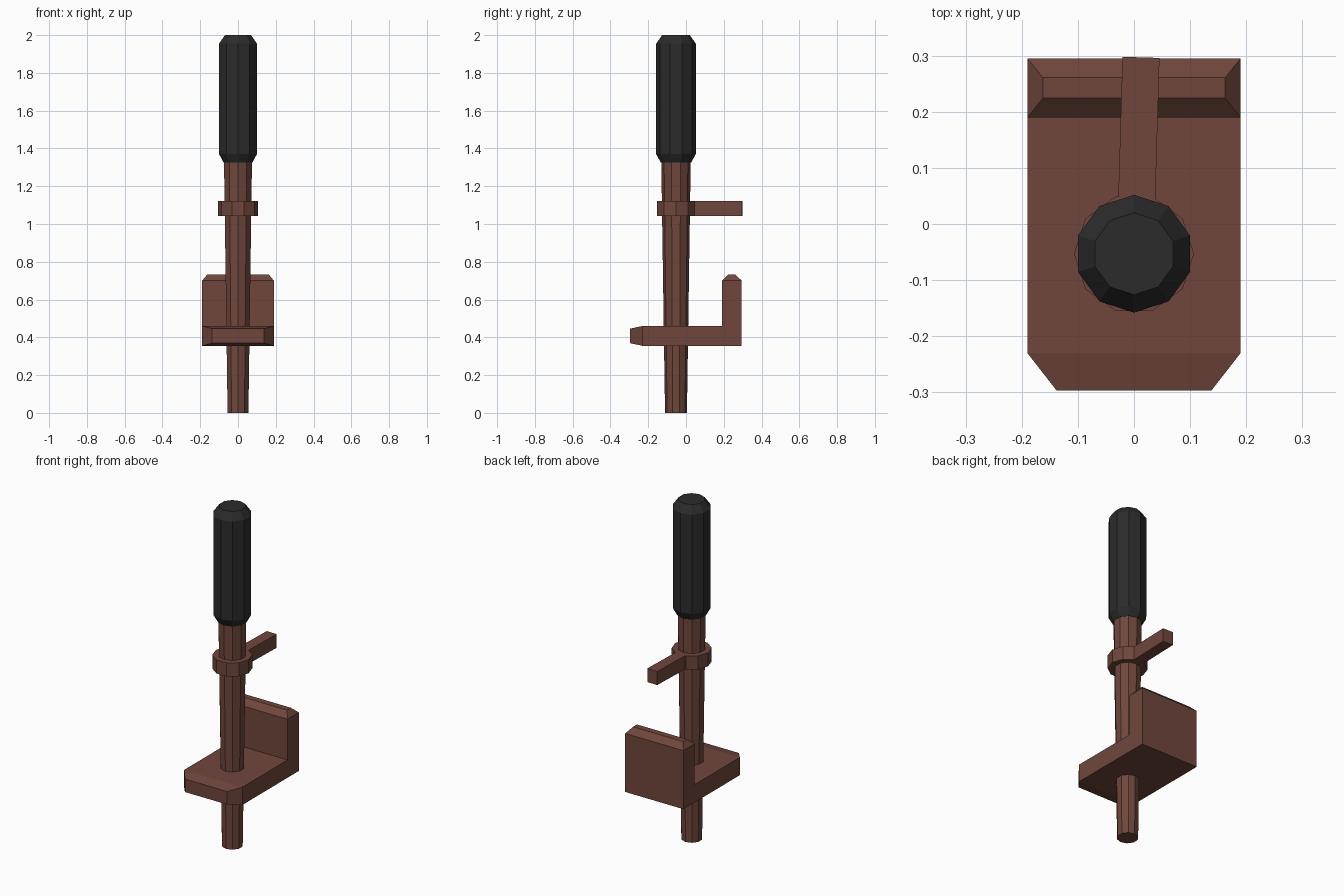
import bpy, bmesh, math
from mathutils import Matrix, Vector

if "Cube" in bpy.data.objects:
    bpy.data.objects.remove(bpy.data.objects["Cube"], do_unlink=True)

AXIS_Y = -0.053
SIDES = 10


def material(name, rgb):
    m = bpy.data.materials.new(name)
    m.use_nodes = True
    m.diffuse_color = (*rgb, 1)
    bsdf = next(n for n in m.node_tree.nodes if n.type == 'BSDF_PRINCIPLED')
    bsdf.inputs["Base Color"].default_value = (*rgb, 1)
    bsdf.inputs["Roughness"].default_value = 0.8
    return m


brown = material("rusty brown", (0.16, 0.062, 0.045))
black = material("dark grip", (0.024, 0.024, 0.024))


def finish(name, bm, mat):
    bmesh.ops.recalc_face_normals(bm, faces=bm.faces)
    me = bpy.data.meshes.new(name)
    bm.to_mesh(me)
    bm.free()
    me.materials.append(mat)
    ob = bpy.data.objects.new(name, me)
    bpy.context.collection.objects.link(ob)
    return ob


def lathe(name, profile, mat, start=math.pi / 2):
    """Faceted solid through (radius, z) rings around the upright axis."""
    bm = bmesh.new()
    rings = []
    for r, z in profile:
        angles = [start + math.tau * i / SIDES for i in range(SIDES)]
        rings.append([bm.verts.new((r * math.cos(a), AXIS_Y + r * math.sin(a), z))
                      for a in angles])
    for a, b in zip(rings, rings[1:]):
        for i in range(SIDES):
            j = (i + 1) % SIDES
            bm.faces.new((a[i], a[j], b[j], b[i]))
    bm.faces.new(rings[0])
    bm.faces.new(rings[-1])
    return finish(name, bm, mat)


def taper_cap(bm, direction, offset, scale):
    """Extrude the outermost face along a direction and shrink its end."""
    d = Vector(direction)
    face = max(bm.faces, key=lambda f: f.calc_center_median().dot(d))
    new = bmesh.ops.extrude_discrete_faces(bm, faces=[face])["faces"][0]
    c = new.calc_center_median()
    for v in new.verts:
        rel = v.co - c
        v.co = c + d * offset + Vector(r * s for r, s in zip(rel, scale))


# Tapered shaft and grip
lathe("shaft", [(0.058, 0), (0.078, 1.34)], brown)
lathe("grip", [(0.08, 1.325), (0.105, 1.37), (0.105, 1.955), (0.073, 2.0)], black)

# Collar with its side arm
lathe("collar", [(0.107, 1.042), (0.107, 1.122)], brown, 0)
bm = bmesh.new()
bmesh.ops.create_cube(bm, size=1, matrix=Matrix.Translation((0.008, 0.147, 1.082))
                      @ Matrix.Rotation(math.radians(-1.7), 4, 'Z')
                      @ Matrix.Diagonal((0.066, 0.3, 0.08, 1)))
finish("collar_arm", bm, brown)

# L-shaped foot plate with a bevelled toe and upright lip
bm = bmesh.new()
outline = [(-0.23, 0.355), (0.295, 0.355), (0.295, 0.70),
           (0.19, 0.70), (0.19, 0.46), (-0.23, 0.46)]
side = bm.faces.new([bm.verts.new((-0.19, y, z)) for y, z in outline])
moved = bmesh.ops.extrude_face_region(bm, geom=[side], use_keep_orig=True)["geom"]
bmesh.ops.translate(bm, vec=(0.38, 0, 0),
                    verts=[g for g in moved if isinstance(g, bmesh.types.BMVert)])
bmesh.ops.recalc_face_normals(bm, faces=bm.faces)
taper_cap(bm, (0, -1, 0), 0.067, (0.725, 1, 0.73))
taper_cap(bm, (0, 0, 1), 0.033, (0.855, 0.35, 1))
finish("foot_plate", bm, brown)
